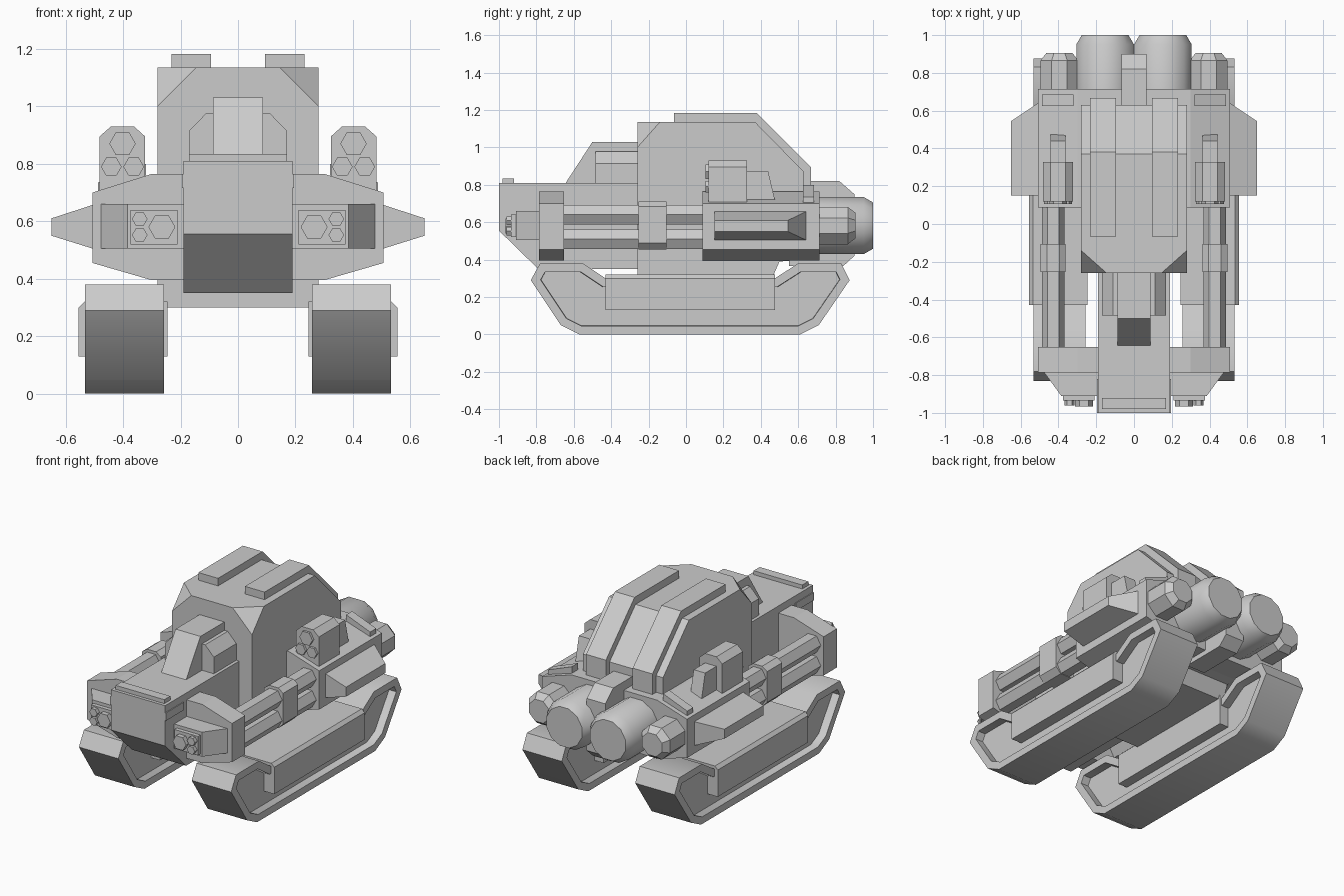
import bpy, bmesh, math

if "Cube" in bpy.data.objects:
    bpy.data.objects.remove(bpy.data.objects["Cube"])


def loft(name, rings, mirror=False, smooth=False, edit=None):
    """Skin a list of equal-length point rings and cap both ends."""
    bm = bmesh.new()
    rows = [[bm.verts.new(p) for p in r] for r in rings]
    n = len(rows[0])
    for a, b in zip(rows, rows[1:]):
        for i in range(n):
            j = (i + 1) % n
            bm.faces.new((a[i], a[j], b[j], b[i]))
    caps = [bm.faces.new(rows[0]), bm.faces.new(rows[-1])]
    bmesh.ops.recalc_face_normals(bm, faces=bm.faces)
    if edit:
        edit(bm, caps)
    me = bpy.data.meshes.new(name)
    bm.to_mesh(me)
    bm.free()
    if smooth:
        me.shade_smooth()
        me.set_sharp_from_angle(angle=math.radians(40))
    ob = bpy.data.objects.new(name, me)
    bpy.context.collection.objects.link(ob)
    if mirror:
        ob.modifiers.new("mirror", 'MIRROR')
    return ob


def side(name, pts, x0, x1, **k):
    """Extrude a (y, z) profile along x."""
    return loft(name, [[(x, y, z) for y, z in pts] for x in (x0, x1)], **k)


def front(name, pts, y0, y1, **k):
    """Extrude an (x, z) profile along y."""
    return loft(name, [[(x, y, z) for x, z in pts] for y in (y0, y1)], **k)


def box(name, x0, x1, y0, y1, z0, z1, **k):
    return side(name, [(y0, z0), (y1, z0), (y1, z1), (y0, z1)], x0, x1, **k)


def tube(name, x, z, sections, n, turn=0.0, **k):
    """Lathe (y, radius) sections around an axis along y."""
    ang = [2 * math.pi * (i + turn) / n for i in range(n)]
    return loft(name, [[(x + r * math.cos(a), y, z + r * math.sin(a)) for a in ang]
                       for y, r in sections], **k)


# Tracks with recessed sides
def recess(bm, caps):
    for f in caps:
        bmesh.ops.inset_region(bm, faces=[f], thickness=0.045, use_even_offset=True)
        d = f.normal * -0.05
        bmesh.ops.inset_region(bm, faces=[f], thickness=0.002)
        bmesh.ops.translate(bm, verts=f.verts, vec=d)


side("track", [(-.57, 0), (.61, 0), (.71, .05), (.875, .29), (.83, .38), (.60, .38),
               (.475, .30), (-.43, .30), (-.55, .38), (-.78, .38), (-.83, .29), (-.67, .05)],
     .257, .533, mirror=True, smooth=True, edit=recess)
front("track_guard", [(.245, .13), (.555, .13), (.555, .30), (.535, .32), (.245, .32)],
      -.43, .475, mirror=True)


# Main cabin with its two upper front corners cut off
def cut_corners(bm, caps):
    for s in (1, -1):
        r = bmesh.ops.bisect_plane(bm, geom=bm.verts[:] + bm.edges[:] + bm.faces[:],
                                   plane_co=(s * .28, -.26, 1.0),
                                   plane_no=(s / .135, -1 / .12, 1 / .135), clear_outer=True)
        bmesh.ops.holes_fill(bm, edges=[e for e in bm.edges if e.is_boundary])
    bmesh.ops.recalc_face_normals(bm, faces=bm.faces)


side("cabin", [(-.26, .30), (-.26, 1.135), (.37, 1.135), (.63, .87), (.63, .40), (.50, .39), (.46, .30)],
     -.28, .28, edit=cut_corners)
side("roof_rib", [(-.065, 1.10), (-.065, 1.183), (.38, 1.183), (.667, .895), (.667, .74), (.55, .74), (.3, 1.10)],
     .094, .232, mirror=True)

# Nose and its trim
side("nose", [(-1, .81), (-1, .555), (-.79, .35), (-.24, .35), (-.24, .81)], -.19, .19)
box("nose_top_plate", -.17, .17, -.98, -.92, .80, .835)
box("nose_band", -.195, .195, -1.0, -.82, .715, .765)

# Raised fairing on the nose
side("fairing_spine", [(-.65, .80), (-.50, 1.03), (-.25, 1.03), (-.25, .80)], -.087, .087)
front("fairing_body", [(-.17, .80), (.17, .80), (.17, .915), (.11, .977), (-.11, .977), (-.17, .915)],
      -.485, -.25)

# Side hull behind and matching crossbar in front
wide = [(-.3, .765), (.3, .765), (.507, .70), (.507, .455), (.3, .395),
        (-.3, .395), (-.507, .455), (-.507, .70)]
front("rear_hull", wide, .087, .715)
front("front_crossbar", wide, -.785, -.652)

# Front lamp pods
pod = [(.15, -.75), (.48, -.78), (.385, -.91), (.15, -.91)]
loft("lamp_pod", [[(x, y, z) for x, y in pod] for z in (.505, .66)], mirror=True)
box("lamp_panel", .21, .375, -.935, -.90, .52, .64, mirror=True)
for x, z, r, y in ((.265, .58, .047, -.965), (.342, .608, .027, -.96), (.342, .552, .027, -.96)):
    tube("lamp", x, z, [(y, r), (-.92, r)], 6, mirror=True)

# Twin long barrels and clamp
for z in (.64, .51):
    tube("barrel", .428, z, [(-.68, .06), (.12, .06)], 6, mirror=True)
front("barrel_clamp", [(.362, .455), (.46, .455), (.495, .49), (.495, .685), (.46, .71), (.395, .71), (.362, .685)],
      -.255, -.105, mirror=True)

# Tapered side sponsons
loft("sponson", [[(.49, .152, .50), (.49, .652, .50), (.49, .652, .662), (.49, .152, .662)],
                 [(.65, .152, .55), (.65, .545, .55), (.65, .545, .61), (.65, .152, .61)]], mirror=True)

# Launcher pods with three tubes and a sloped tail
front("launcher", [(.323, .70), (.482, .70), (.482, .895), (.442, .93), (.362, .93), (.323, .895)],
      .12, .327, mirror=True)
for x, z, r in ((.402, .87, .046), (.363, .79, .036), (.441, .79, .036)):
    tube("launcher_tube", x, z, [(.105, r), (.15, r)], 6, mirror=True)
side("launcher_tail", [(.32, .70), (.32, .87), (.44, .87), (.48, .70)], .362, .442, mirror=True)
front("rear_block", [(.32, .72), (.488, .68), (.488, .735), (.32, .80)], .625, .685, mirror=True)

# Rear engines
tube("main_engine", .153, .582, [(.60, .158), (.95, .158), (1.0, .128)], 12, .5, mirror=True, smooth=True)
tube("side_engine", .395, .582, [(.65, .108), (.865, .108), (.905, .075)], 8, .5, mirror=True)
side("engine_spine", [(.55, .82), (.82, .82), (.90, .75), (.90, .42), (.84, .365), (.55, .365)], -.065, .065)
